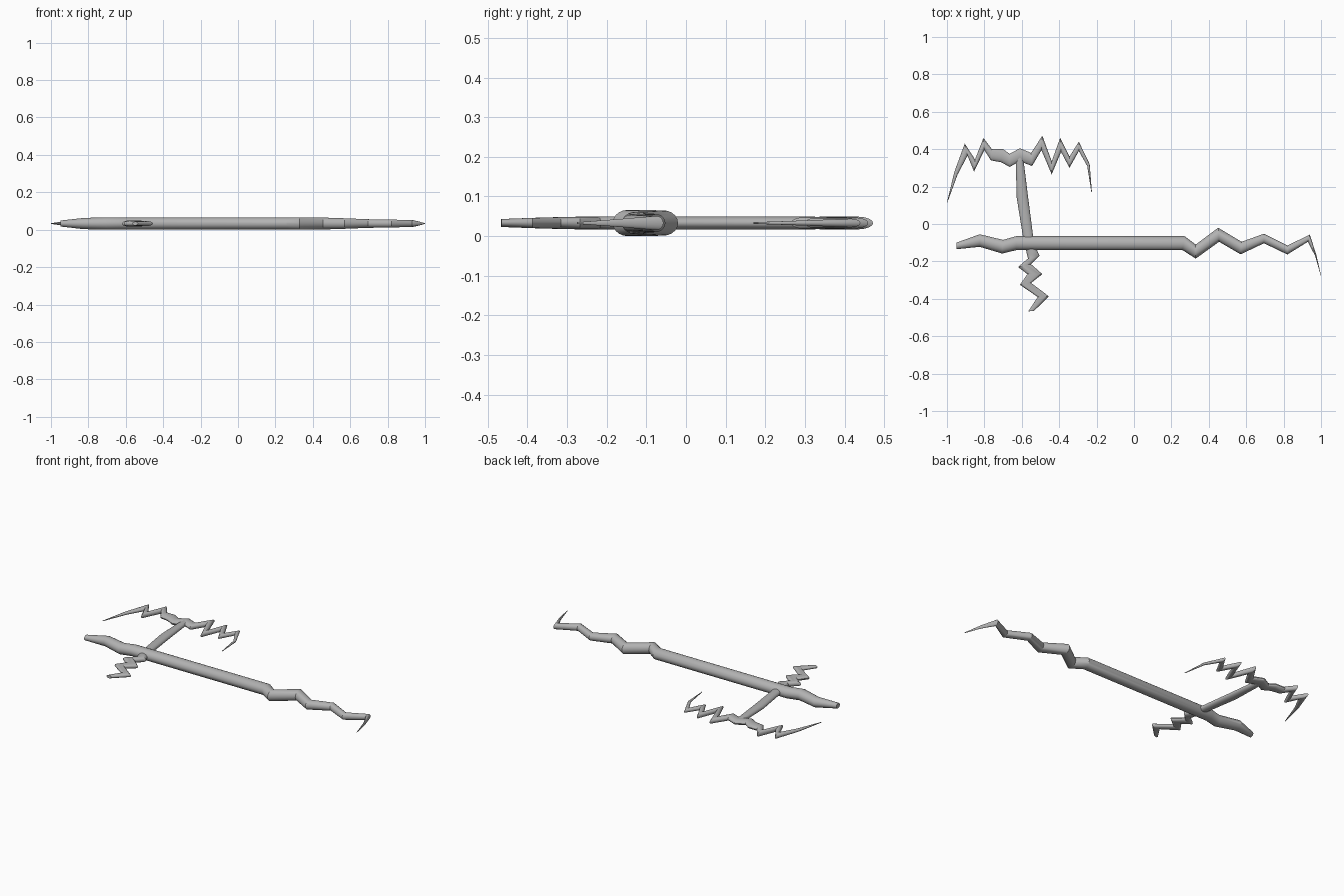
import bpy, bmesh, math
from mathutils import Vector

MID_Z = 0.033
SIDES = 20

grey = bpy.data.materials.new("plain grey")
grey.diffuse_color = (0.45, 0.45, 0.45, 1)


def limb(name, sections):
    """Loft elliptical rings; each section = two edge points (x, y) and half height."""
    bm = bmesh.new()
    rings = []
    for ax, ay, bx, by, h in sections:
        a, b = Vector((ax, ay, MID_Z)), Vector((bx, by, MID_Z))
        mid, half = (a + b) / 2, (a - b) / 2
        ring = []
        for i in range(SIDES):
            t = 2 * math.pi * i / SIDES
            ring.append(bm.verts.new(mid + half * math.cos(t) + Vector((0, 0, h * math.sin(t)))))
        rings.append(ring)
    for r, s in zip(rings, rings[1:]):
        for i in range(SIDES):
            j = (i + 1) % SIDES
            bm.faces.new((r[i], r[j], s[j], s[i]))
    bm.faces.new(rings[0])
    bm.faces.new(rings[-1])
    bmesh.ops.recalc_face_normals(bm, faces=bm.faces[:])
    me = bpy.data.meshes.new(name)
    bm.to_mesh(me)
    bm.free()
    me.materials.append(grey)
    ob = bpy.data.objects.new(name, me)
    bpy.context.collection.objects.link(ob)
    bpy.ops.object.select_all(action='DESELECT')
    ob.select_set(True)
    bpy.context.view_layer.objects.active = ob
    bpy.ops.object.shade_smooth_by_angle(angle=math.radians(30))
    return ob


# long shaft with crooked ends and a hooked tip
limb("main_shaft", [
    (-0.95, -0.10, -0.95, -0.135, 0.016),
    (-0.825, -0.055, -0.825, -0.122, 0.030),
    (-0.70, -0.085, -0.705, -0.158, 0.033),
    (-0.63, -0.065, -0.63, -0.14, 0.033),
    (0.27, -0.065, 0.26, -0.14, 0.033),
    (0.33, -0.11, 0.33, -0.185, 0.033),
    (0.45, -0.02, 0.455, -0.095, 0.032),
    (0.575, -0.095, 0.57, -0.162, 0.028),
    (0.695, -0.052, 0.695, -0.103, 0.023),
    (0.82, -0.115, 0.82, -0.163, 0.021),
    (0.94, -0.057, 0.93, -0.095, 0.018),
    (0.975, -0.165, 0.968, -0.17, 0.010),
    (1.0, -0.275, 0.998, -0.275, 0.002),
])

# curved branch crossing the shaft, zigzag at its lower end
limb("cross_branch", [
    (-0.63, 0.37, -0.59, 0.37, 0.014),
    (-0.632, 0.32, -0.588, 0.32, 0.016),
    (-0.627, 0.14, -0.567, 0.15, 0.017),
    (-0.595, -0.06, -0.54, -0.06, 0.017),
    (-0.575, -0.15, -0.515, -0.15, 0.017),
    (-0.567, -0.185, -0.505, -0.17, 0.017),
    (-0.62, -0.23, -0.55, -0.215, 0.016),
    (-0.57, -0.268, -0.49, -0.268, 0.016),
    (-0.61, -0.325, -0.55, -0.315, 0.015),
    (-0.515, -0.39, -0.455, -0.387, 0.013),
    (-0.565, -0.467, -0.535, -0.465, 0.010),
])

# jagged cross piece at the top of the branch, tapering to two claws
limb("jagged_head", [
    (-1.0, 0.115, -0.997, 0.117, 0.002),
    (-0.96, 0.28, -0.943, 0.265, 0.009),
    (-0.905, 0.43, -0.89, 0.365, 0.014),
    (-0.85, 0.345, -0.855, 0.28, 0.015),
    (-0.805, 0.46, -0.80, 0.395, 0.016),
    (-0.76, 0.40, -0.765, 0.34, 0.016),
    (-0.70, 0.40, -0.71, 0.33, 0.016),
    (-0.665, 0.375, -0.665, 0.305, 0.016),
    (-0.61, 0.405, -0.61, 0.335, 0.016),
    (-0.55, 0.38, -0.545, 0.31, 0.016),
    (-0.49, 0.472, -0.495, 0.395, 0.016),
    (-0.44, 0.335, -0.44, 0.265, 0.015),
    (-0.395, 0.46, -0.39, 0.385, 0.014),
    (-0.345, 0.36, -0.345, 0.30, 0.013),
    (-0.295, 0.44, -0.295, 0.39, 0.011),
    (-0.237, 0.32, -0.25, 0.31, 0.007),
    (-0.225, 0.17, -0.228, 0.17, 0.002),
])
